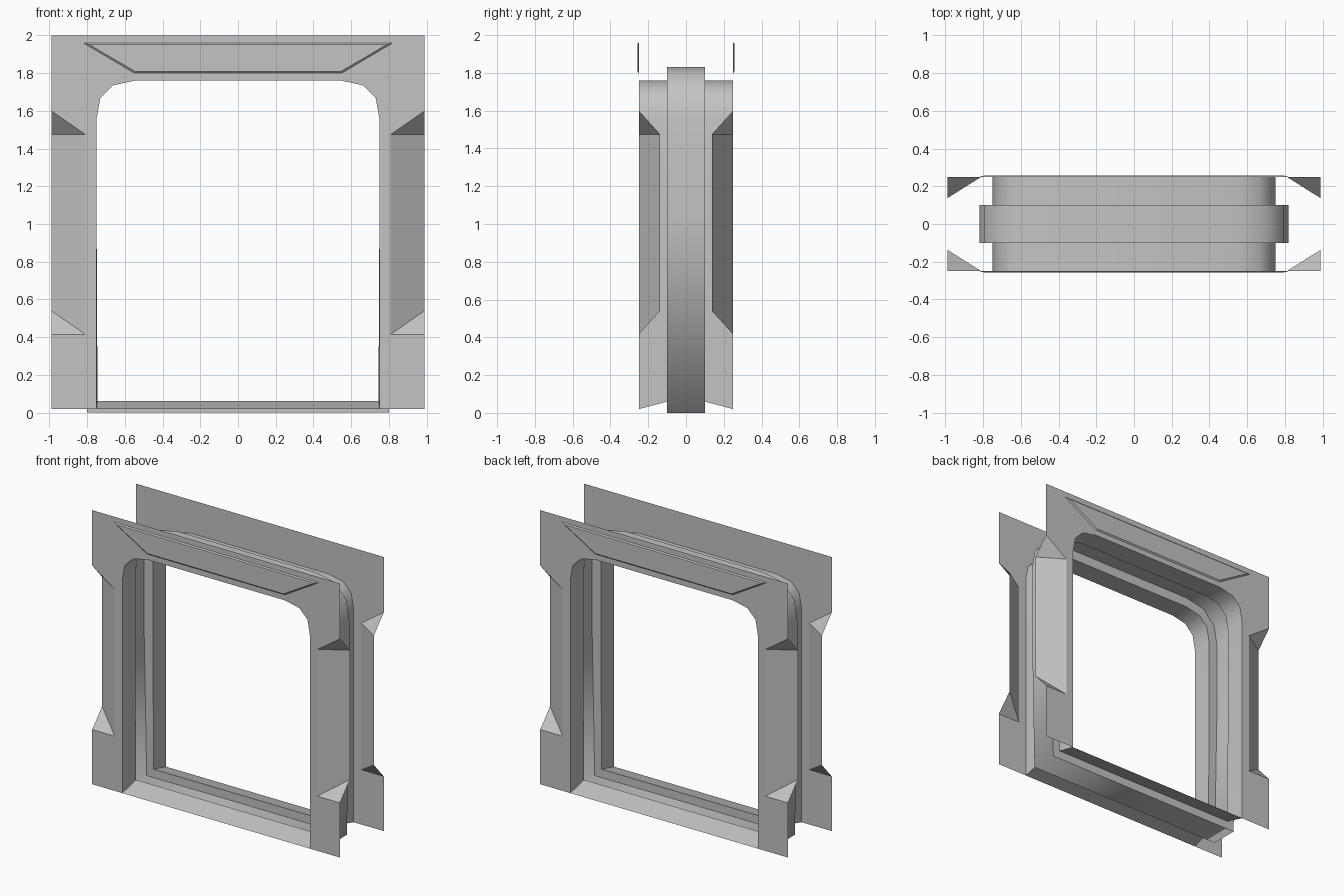
import bpy, bmesh

cube = bpy.data.objects.get("Cube")
if cube:
    bpy.data.objects.remove(cube, do_unlink=True)

grey = bpy.data.materials.new("frame_grey")
grey.use_nodes = True
colour = (0.55, 0.55, 0.55, 1)
grey.diffuse_color = colour
grey.node_tree.nodes["Principled BSDF"].inputs["Base Color"].default_value = colour

HALF = 0.25      # y of the wall plates
GROOVE = 0.1     # half width of the groove


def make(name, faces, outward=None, smooth=None):
    """Build a sheet from lists of points; outward(centre) gives the wanted normal."""
    bm = bmesh.new()
    for pts in faces:
        bm.faces.new([bm.verts.new(p) for p in pts])
    bmesh.ops.remove_doubles(bm, verts=bm.verts, dist=0.0005)
    bm.normal_update()
    for f in bm.faces:
        if outward and f.normal.dot(outward(f.calc_center_median())) < 0:
            f.normal_flip()
        f.smooth = smooth == "all"
    mesh = bpy.data.meshes.new(name)
    bm.to_mesh(mesh)
    bm.free()
    mesh.materials.append(grey)
    ob = bpy.data.objects.new(name, mesh)
    bpy.context.collection.objects.link(ob)
    if smooth == "angle":
        bpy.ops.object.select_all(action='DESELECT')
        bpy.context.view_layer.objects.active = ob
        ob.select_set(True)
        bpy.ops.object.shade_smooth_by_angle(angle=0.87)
    return ob


def mirrored(half):
    """Right half outline, bottom to top, continued down the left."""
    return half + [(-x, z) for x, z in reversed(half)]


def loop(half, y):
    return [(x, y, z) for x, z in mirrored(half)]


def bridge(a, b):
    n = len(a)
    return [[a[i], a[(i + 1) % n], b[(i + 1) % n], b[i]] for i in range(n)]


# Half outlines of the opening and the groove
arch = [(0.75, 1.56), (0.73, 1.67), (0.665, 1.735), (0.55, 1.76)]
opening = [(0.75, 0.02), (0.75, 1.03)] + arch
inner = [(0.745, 0.06), (0.75, 1.03)] + arch
groove = [(0.80, 0.0), (0.82, 1.03), (0.82, 1.56), (0.795, 1.70), (0.70, 1.80), (0.55, 1.83)]
outer = [(0.99, 0.02), (0.99, 0.415), (0.81, 0.415), (0.81, 1.475), (0.99, 1.60), (0.99, 2.0)]


def to_middle(c):
    return -c.x, 0, 0.9 - c.z


for side, label in ((-1, "front"), (1, "back")):
    y, g = side * HALF, side * GROOVE

    def away(c, s=side):
        return 0, s, 0

    # Wall plate with arched opening and side notches
    outline = mirrored(outer) + list(reversed(mirrored(opening)))
    make(label + "_plate", [[(x, y, z) for x, z in outline]], away)

    # Chamfered notches on both plate edges
    for sx, hand in ((1, "left"), (-1, "right")):
        e, i, d = sx * 0.99, sx * 0.81, side * 0.137
        low, high = (i, y, 0.415), (i, y, 1.475)
        deep_low, deep_high = (e, d, 0.54), (e, d, 1.475)
        make(f"{label}_{hand}_notch",
             [[low, deep_low, deep_high, high],
              [low, (e, y, 0.415), deep_low],
              [high, deep_high, (e, y, 1.60)]], away)

    # Jamb lining with sloped sill
    make(label + "_jamb", bridge(loop(opening, y), loop(inner, g)), to_middle, "angle")
    # Step from lining to groove
    make(label + "_groove_wall", bridge(loop(inner, g), loop(groove, g)),
         lambda c, s=side: (0, -s, 0))

    # Raised header panel with a thin bevelled rim
    y2 = side * 0.258
    base = loop([(0.55, 1.80), (0.82, 1.96)], y)
    top = loop([(0.545, 1.809), (0.79, 1.952)], y2)
    make(label + "_header_panel", bridge(base, top) + [top], away)

# Groove band running round the opening
make("groove_band", bridge(loop(groove, -GROOVE), loop(groove, GROOVE)), to_middle, "all")
